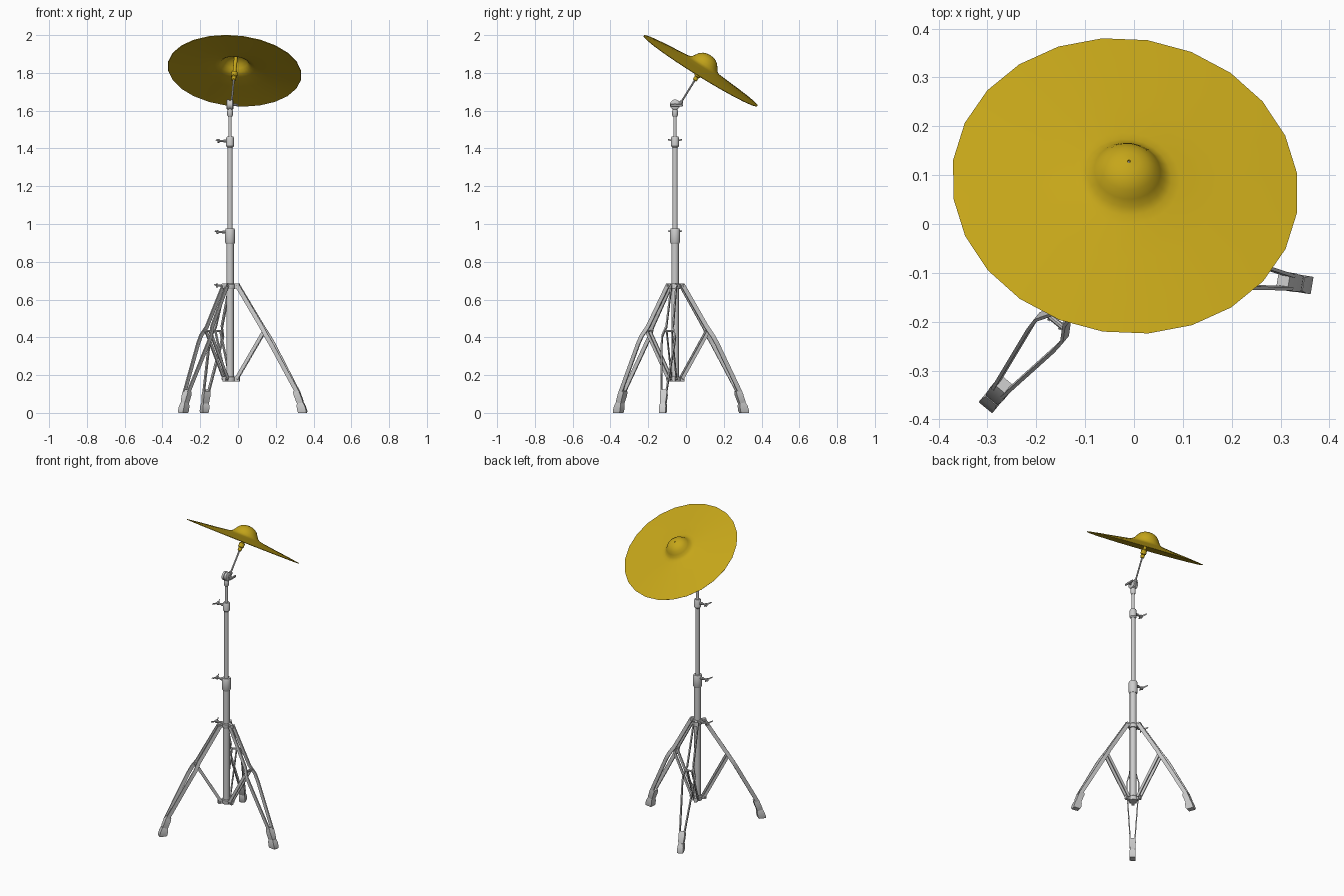
import bpy, bmesh, math
from mathutils import Matrix, Vector

if "Cube" in bpy.data.objects:
    bpy.data.objects.remove(bpy.data.objects["Cube"])

POLE = Vector((-0.042, -0.058, 0))
X, Z = Vector((1, 0, 0)), Vector((0, 0, 1))


def finish(name, bm, mat=None, angle=35):
    bmesh.ops.recalc_face_normals(bm, faces=bm.faces)
    me = bpy.data.meshes.new(name)
    bm.to_mesh(me)
    bm.free()
    ob = bpy.data.objects.new(name, me)
    bpy.context.collection.objects.link(ob)
    if mat:
        me.materials.append(mat)
    bpy.ops.object.select_all(action='DESELECT')
    ob.select_set(True)
    bpy.context.view_layer.objects.active = ob
    bpy.ops.object.shade_smooth_by_angle(angle=math.radians(angle))
    return ob


def skin(bm, rings, caps=True):
    loops = [[bm.verts.new(p) for p in r] for r in rings]
    n = len(loops[0])
    for a, b in zip(loops, loops[1:]):
        for i in range(n):
            bm.faces.new((a[i], a[(i + 1) % n], b[(i + 1) % n], b[i]))
    if caps:
        bm.faces.new(loops[0])
        bm.faces.new(loops[-1])


def lathe(bm, profile, origin, axis=Z, sides=16, caps=True):
    """Revolve (radius, height) pairs about an axis."""
    m = Matrix.Translation(origin) @ Vector(axis).to_track_quat('Z', 'Y').to_matrix().to_4x4()
    skin(bm, [[m @ Vector((r * math.cos(math.tau * i / sides), r * math.sin(math.tau * i / sides), h))
               for i in range(sides)] for r, h in profile], caps)


def sweep(bm, path, sizes, m):
    """Flat bar along (radial, side, height) points; sizes are half width and half thickness."""
    pts = [Vector(p) for p in path]
    rings = []
    for i, p in enumerate(pts):
        d = pts[min(i + 1, len(pts) - 1)] - pts[max(i - 1, 0)]
        n = Vector((-d.z, 0, d.x)).normalized()
        w, t = sizes[i] if isinstance(sizes, list) else sizes
        rings.append([m @ (p + n * a * w + Vector((0, b * t, 0)))
                      for a, b in ((-1, -1), (1, -1), (1, 1), (-1, 1))])
    skin(bm, rings)


def box(bm, size, loc, m=Matrix()):
    bmesh.ops.create_cube(bm, size=1, matrix=m @ Matrix.Translation(loc) @ Matrix.Diagonal((*size, 1)))


def column(name, profile):
    bm = bmesh.new()
    lathe(bm, profile, POLE)
    return finish(name, bm)


# telescoping tubes and their clamps
column("lower_tube", [(.02, .17), (.02, .92)])
column("middle_tube", [(.0135, .9), (.0135, 1.43)])
column("upper_tube", [(.0085, 1.42), (.0085, 1.6)])
column("lower_clamp", [(.022, .895), (.027, .905), (.027, .965), (.023, .975), (.013, .975)])
column("upper_clamp", [(.015, 1.405), (.021, 1.413), (.021, 1.455), (.017, 1.463), (.008, 1.463)])

# wing bolts on the left side of each clamp
for name, z, r in (("leg_wing_bolt", .674, .025), ("lower_wing_bolt", .957, .022),
                   ("upper_wing_bolt", 1.44, .016)):
    bm = bmesh.new()
    lathe(bm, [(.009, r), (.009, r + .018), (.006, r + .02), (.006, r + .038), (.011, r + .04), (.011, r + .05)],
          POLE + Z * z, -X, 10)
    for s in (-1, 1):
        m = Matrix.Translation(POLE + Vector((-r - .045, 0, z)))
        sweep(bm, [(0, 0, 0), (-.006, s * .018, .003), (-.014, s * .034, .006)],
              [(.004, .007), (.004, .006), (.003, .004)], m)
    finish(name, bm)

# leg collars with hinge lugs
LEGS = [Matrix.Translation(POLE) @ Matrix.Rotation(math.radians(-9.5 + 120 * k), 4, 'Z') for k in range(3)]
for name, z in (("top_leg_collar", .672), ("bottom_leg_collar", .18)):
    bm = bmesh.new()
    lathe(bm, [(.026, z - .015), (.028, z - .011), (.028, z + .009), (.024, z + .013)], POLE)
    for m in LEGS:
        box(bm, (.034, .018, .026), (.034, 0, z), m)
        lathe(bm, [(.005, -.02), (.005, .02)], m @ Vector((.042, 0, z)), m.to_3x3() @ Vector((0, 1, 0)), 8)
    finish(name, bm)

# three legs: paired bars, paired braces, sleeve and rubber foot
for k, m in enumerate(LEGS, 1):
    bm = bmesh.new()
    for s in (-1, 1):
        sweep(bm, [(.038, s * .013, .678), (.172, s * .018, .455), (.2, s * .035, .408),
                   (.225, s * .034, .366), (.365, s * .013, .105)], (.0115, .0035), m)
    finish(f"leg_{k}", bm, angle=30)
    bm = bmesh.new()
    for s in (-1, 1):
        sweep(bm, [(.036, s * .013, .182), (.185, s * .014, .435)], (.009, .003), m)
    lathe(bm, [(.006, -.024), (.006, .024)], m @ Vector((.184, 0, .433)),
          m.to_3x3() @ Vector((0, 1, 0)), 8)
    finish(f"leg_brace_{k}", bm, angle=30)
    bm = bmesh.new()
    sweep(bm, [(.352, 0, .118), (.36, 0, .1), (.375, 0, .06), (.38, 0, .045)],
          [(.013, .016), (.017, .019), (.017, .016), (.014, .013)], m)
    finish(f"leg_sleeve_{k}", bm, angle=30)
    bm = bmesh.new()
    skin(bm, [[m @ Vector((c + a * w, b * t, z)) for a, b in ((-1, -1), (1, -1), (1, 1), (-1, 1))]
              for c, w, t, z in ((.39, .021, .016, 0), (.388, .024, .018, .01),
                                 (.382, .022, .018, .036), (.378, .016, .014, .056))])
    finish(f"rubber_foot_{k}", bm, angle=30)

# tilter: stem, hinge disc, knob
HINGE = POLE + Z * 1.632
bm = bmesh.new()
lathe(bm, [(.01, 1.567), (.015, 1.575), (.015, 1.598), (.011, 1.612)], POLE)
finish("tilter_stem", bm)
bm = bmesh.new()
lathe(bm, [(.02, -.02), (.027, -.016), (.027, -.003), (.023, -.002), (.023, .002), (.027, .003),
           (.027, .014), (.02, .018)], HINGE, X, 20)
lathe(bm, [(.007, .018), (.007, .036)], HINGE, X, 10)
finish("tilter_hinge", bm)
bm = bmesh.new()
box(bm, (.01, .066, .014), HINGE + Vector((.038, .008, -.004)))
bmesh.ops.bevel(bm, geom=bm.edges[:], offset=.003, segments=1, affect='EDGES')
finish("tilter_wing_nut", bm)

# tilted cymbal rod, felt and cymbal
AXIS = Vector((.08, .525, .847)).normalized()
CENTRE = Vector((-.018, .078, 1.812))
bm = bmesh.new()
lathe(bm, [(.011, -.215), (.011, -.195), (.005, -.19), (.005, .09)], CENTRE, AXIS, 10)
finish("cymbal_rod", bm)

gold = bpy.data.materials.new("gold")
gold.diffuse_color = (.56, .38, .01, 1)
gold.use_nodes = True
gold.node_tree.nodes["Principled BSDF"].inputs["Base Color"].default_value = gold.diffuse_color
bm = bmesh.new()
lathe(bm, [(.008, -.062), (.012, -.058), (.012, -.04), (.017, -.036), (.017, -.012), (.01, -.008), (.01, .088)],
      CENTRE, AXIS, 12)
finish("cymbal_sleeve", bm, gold)

top = [(.356, 0), (.28, .01), (.19, .02), (.11, .03), (.092, .034), (.078, .043), (.068, .058),
       (.056, .075), (.04, .087), (.022, .094), (.003, .096)]
under = [(max(r - .002, .002), h - .003) for r, h in reversed(top)]
bm = bmesh.new()
lathe(bm, top + under + top[:1], CENTRE, AXIS, 24, caps=False)
bmesh.ops.remove_doubles(bm, verts=bm.verts, dist=1e-5)
finish("cymbal", bm, gold)
